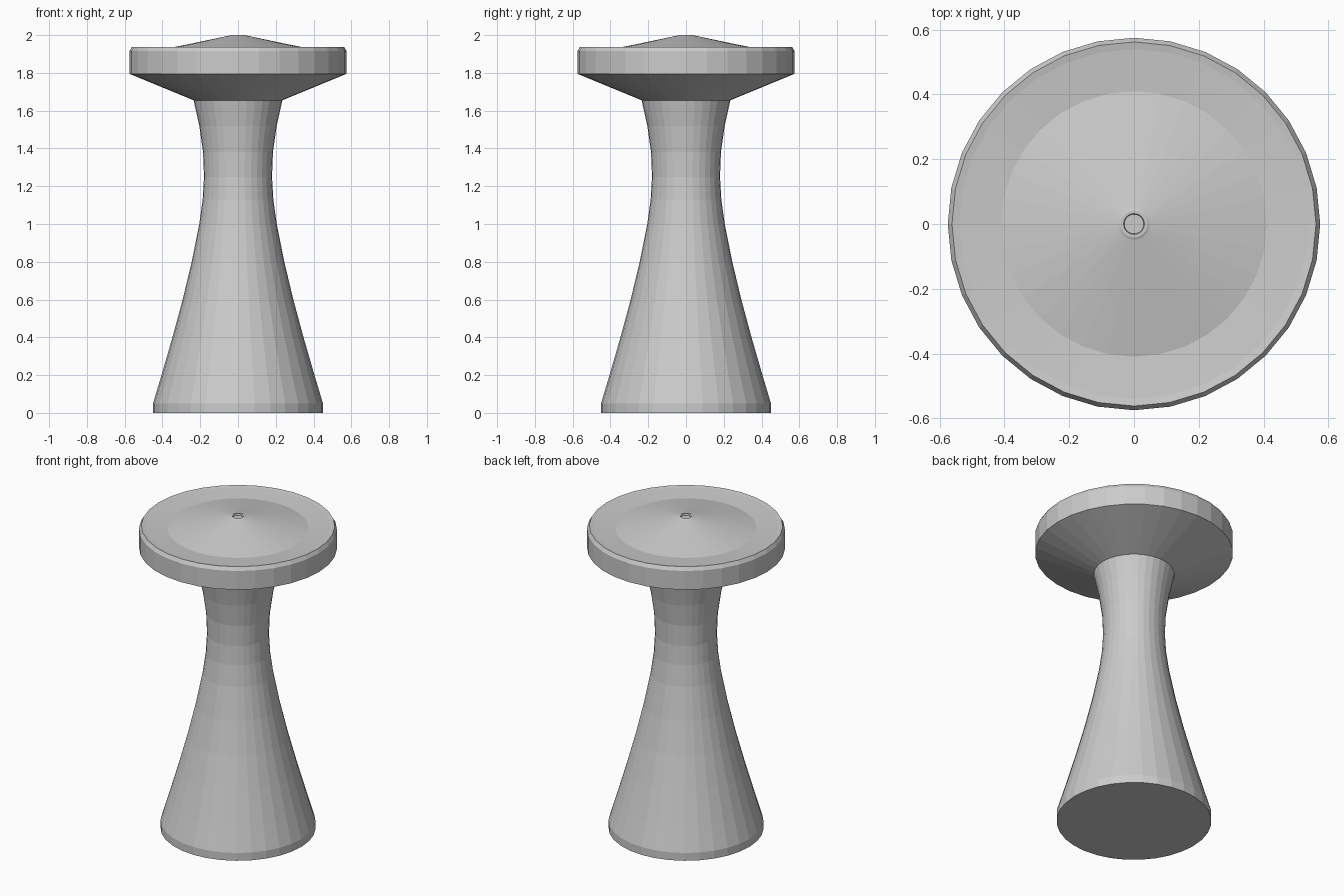
import bpy
import bmesh
from math import cos, sin, tau

cube = bpy.data.objects.get("Cube")
if cube:
    bpy.data.objects.remove(cube, do_unlink=True)

SIDES = 32

grey = bpy.data.materials.new("plain_grey")
grey.use_nodes = True
colour = (0.6, 0.6, 0.6, 1)
grey.diffuse_color = colour
grey.node_tree.nodes["Principled BSDF"].inputs["Base Color"].default_value = colour


def lathe(name, profile):
    """Turn a (radius, height) profile around z and cap both ends."""
    bm = bmesh.new()
    rings = [[bm.verts.new((r * cos(tau * i / SIDES), r * sin(tau * i / SIDES), z))
              for i in range(SIDES)] for r, z in profile]
    for low, high in zip(rings, rings[1:]):
        for i in range(SIDES):
            j = (i + 1) % SIDES
            bm.faces.new((low[i], low[j], high[j], high[i]))
    bm.faces.new(rings[0][::-1])
    bm.faces.new(rings[-1])
    mesh = bpy.data.meshes.new(name)
    bm.to_mesh(mesh)
    bm.free()
    mesh.materials.append(grey)
    obj = bpy.data.objects.new(name, mesh)
    bpy.context.collection.objects.link(obj)
    return obj


# Flared pedestal with a narrow waist
lathe("pedestal", [
    (0.45, 0), (0.45, 0.05), (0.405, 0.2), (0.347, 0.4), (0.293, 0.6),
    (0.245, 0.8), (0.205, 1.0), (0.187, 1.13), (0.18, 1.25),
    (0.185, 1.38), (0.205, 1.52), (0.235, 1.655),
])

# Round head: sloped underside, bevelled rim, shallow dish, centre cone and dimple
lathe("head", [
    (0.235, 1.655), (0.575, 1.795), (0.575, 1.915), (0.562, 1.937),
    (0.54, 1.933), (0.41, 1.922), (0.2, 1.965), (0.048, 1.997),
    (0.042, 2.0), (0.032, 2.0), (0.03, 1.99),
])
